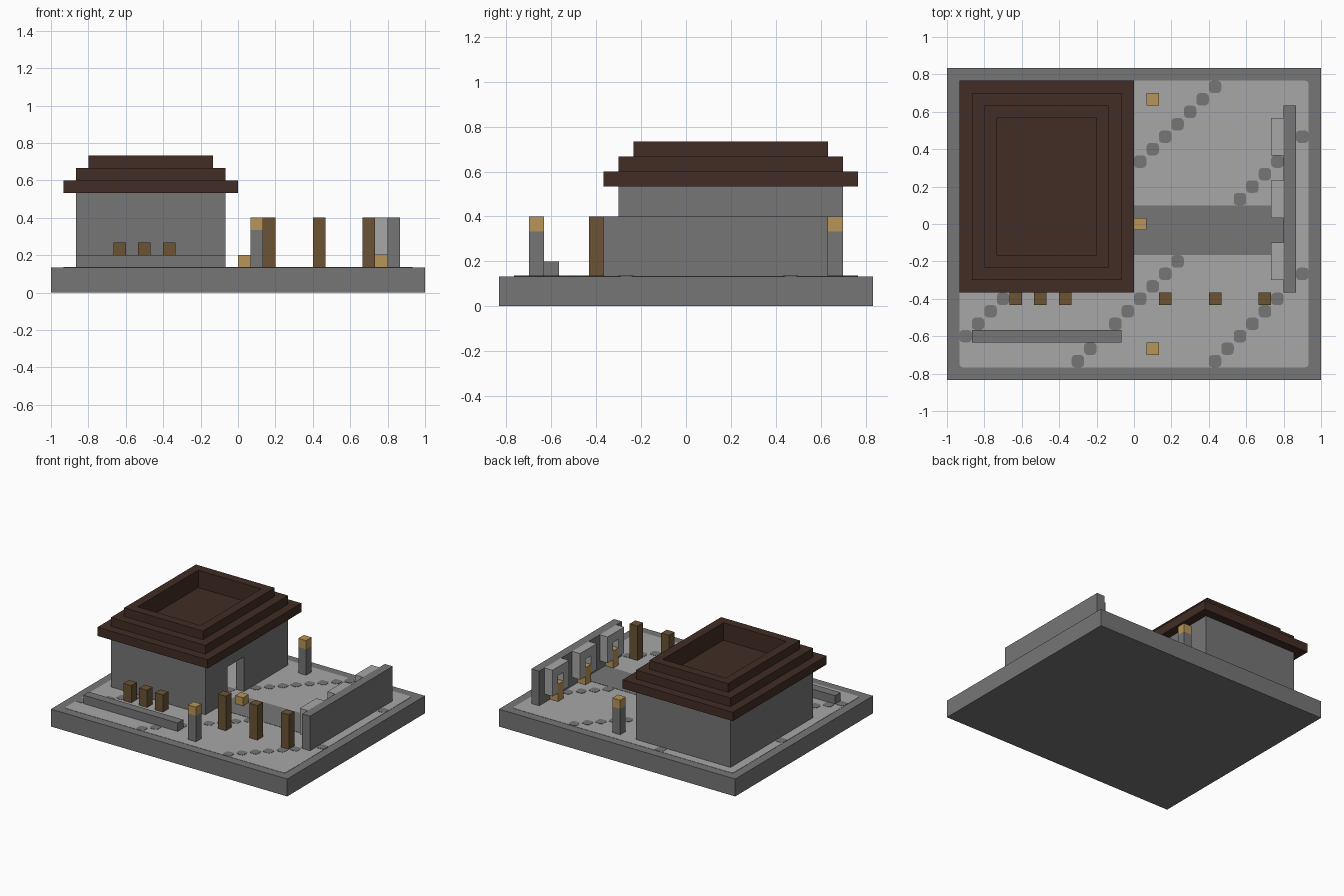
import bpy
import bmesh
from mathutils import Matrix, Vector

cube = bpy.data.objects.get("Cube")
if cube:
    bpy.data.objects.remove(cube)

U = 1 / 15          # one block
NX, NY = 30, 25     # plot size in blocks


def material(name, r, g, b):
    m = bpy.data.materials.new(name)
    m.use_nodes = True
    m.diffuse_color = (r, g, b, 1)
    m.node_tree.nodes["Principled BSDF"].inputs["Base Color"].default_value = (r, g, b, 1)
    return m


STONE = material("stone grey", 0.18, 0.18, 0.18)
PALE = material("pale stone", 0.39, 0.39, 0.39)
ROOF = material("roof brown", 0.054, 0.026, 0.018)
WOOD = material("post wood", 0.145, 0.087, 0.036)
GOLD = material("golden straw", 0.48, 0.30, 0.10)


def add_block(bm, lo, hi):
    """Box between two block-grid corners."""
    a = Vector((lo[0] - NX / 2, lo[1] - NY / 2, lo[2])) * U
    b = Vector((hi[0] - NX / 2, hi[1] - NY / 2, hi[2])) * U
    mat = Matrix.Translation((a + b) / 2) @ Matrix.Diagonal((*(b - a), 1))
    return bmesh.ops.create_cube(bm, size=1, matrix=mat)["verts"]


def finish(name, bm, mat):
    mesh = bpy.data.meshes.new(name)
    bm.to_mesh(mesh)
    bm.free()
    mesh.materials.append(mat)
    obj = bpy.data.objects.new(name, mesh)
    bpy.context.collection.objects.link(obj)
    return obj


def blocks(name, mat, *boxes):
    bm = bmesh.new()
    for lo, hi in boxes:
        add_block(bm, lo, hi)
    return finish(name, bm, mat)


def ring(x0, y0, x1, y1, z0, z1, w=1):
    """Four boxes forming a hollow rectangle."""
    return [((x0, y0, z0), (x1, y0 + w, z1)), ((x0, y1 - w, z0), (x1, y1, z1)),
            ((x0, y0 + w, z0), (x0 + w, y1 - w, z1)),
            ((x1 - w, y0 + w, z0), (x1, y1 - w, z1))]


def plates(name, mat, rects, top):
    """Thin painted plates with rounded corners on the ground."""
    bm = bmesh.new()
    for x0, y0, x1, y1 in rects:
        verts = add_block(bm, (x0, y0, 2), (x1, y1, 2 + top))
        edges = {e for v in verts for e in v.link_edges
                 if abs(e.verts[0].co.z - e.verts[1].co.z) > 1e-4}
        bmesh.ops.bevel(bm, geom=list(edges), offset=0.3 * U, segments=3,
                        affect='EDGES', profile=0.5)
    return finish(name, bm, mat)


# Ground slab with paving, path and diagonal rows of dark stones
blocks("ground_slab", STONE, ((0, 0, 0), (NX, NY, 2)))
plates("paving", PALE, [(1, 1, 29, 24)], 0.03)
plates("path", STONE, [(14, 10, 27.5, 14)], 0.06)
stones = [(i, j, i + 1, j + 1) for i in range(1, 29) for j in range(1, 24)
          if (i - j) % 11 == 9 and not (14 <= i < 28 and 10 <= j < 14)]
plates("paving_stones", STONE, stones, 0.06)

# House walls with a doorway on the left side
walls = ring(2, 8, 14, 23, 2, 8)[:3]
walls += [((13, 9, 2), (14, 12, 8)), ((13, 15, 2), (14, 22, 8)), ((13, 12, 6), (14, 15, 8))]
blocks("house_walls", STONE, *walls)

# Stepped roof with a sunken centre
blocks("roof_eaves", ROOF, ((1, 7, 8), (15, 24, 9)))
blocks("roof_middle_tier", ROOF, *ring(2, 8, 14, 23, 9, 10, 2))
blocks("roof_top_tier", ROOF, *ring(3, 9, 13, 22, 10, 11))

# Low wall and stumps before the house
blocks("low_wall", STONE, ((2, 3, 2), (14, 4, 3)))
for n, x in enumerate((5, 7, 9)):
    blocks(f"stump_{n + 1}", WOOD, ((x, 6, 2), (x + 1, 7, 4)))

# Tall training posts
for n, x in enumerate((17, 21, 25)):
    blocks(f"tall_post_{n + 1}", WOOD, ((x, 6, 2), (x + 1, 7, 6)))

# Lantern pillars
for side, y in (("front", 2), ("back", 22)):
    blocks(f"{side}_lantern_pillar", STONE, ((16, y, 2), (17, y + 1, 5)))
    blocks(f"{side}_lantern_light", GOLD, ((16, y, 5), (17, y + 1, 6)))

# Doorstep box
blocks("doorstep_box", GOLD, ((15, 12, 2), (16, 13, 3)))

# Yard wall with three targets on stands
blocks("yard_wall", STONE, ((27, 7, 2), (28, 22, 6)))
for n, y in enumerate((8, 13, 18)):
    blocks(f"target_{n + 1}", PALE,
           ((26, y, 3), (27, y + 1, 6)), ((26, y + 2, 3), (27, y + 3, 6)),
           ((26, y + 1, 5), (27, y + 2, 6)))
    blocks(f"target_stand_{n + 1}", GOLD, ((26, y + 1, 2), (27, y + 2, 4)))
